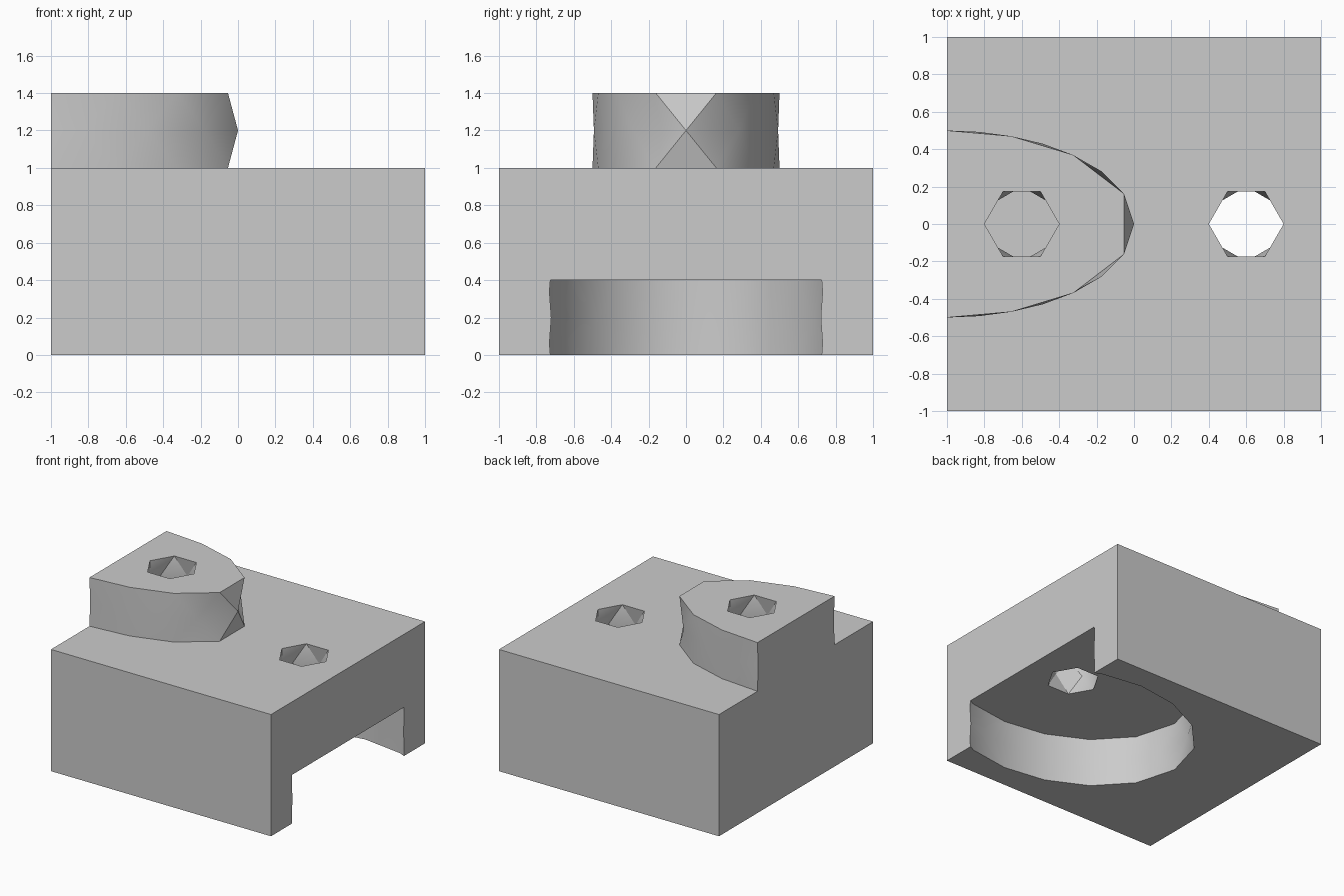
import bpy, bmesh, math

if "Cube" in bpy.data.objects:
    bpy.data.objects.remove(bpy.data.objects["Cube"])

grey = bpy.data.materials.new("light_grey")
grey.use_nodes = True
colour = (0.6, 0.6, 0.6, 1)
grey.diffuse_color = colour
grey.node_tree.nodes["Principled BSDF"].inputs["Base Color"].default_value = colour


def ellipse_angles(a, b, sides, phase, steps=7200):
    """Angles that space points evenly along an ellipse, from a phase in steps."""
    lengths = [0.0]
    for i in range(steps):
        t = math.tau * (i + 0.5) / steps
        lengths.append(lengths[-1] + math.hypot(a * math.sin(t), b * math.cos(t)))
    angles, i = [], 0
    for k in range(sides):
        target = lengths[-1] * (k + phase) / sides
        while lengths[i] < target:
            i += 1
        angles.append(math.tau * i / steps)
    return angles


def to_object(name, bm):
    bmesh.ops.recalc_face_normals(bm, faces=bm.faces[:])
    mesh = bpy.data.meshes.new(name)
    bm.to_mesh(mesh)
    bm.free()
    mesh.materials.append(grey)
    obj = bpy.data.objects.new(name, mesh)
    bpy.context.collection.objects.link(obj)
    return obj


def facet_column(cx, a, b, rings):
    """Capped column; rings are (z, angles), neighbours joined by triangles."""
    bm = bmesh.new()
    loops = [[bm.verts.new((cx + a * math.cos(t), b * math.sin(t), z)) for t in angles]
             for z, angles in rings]
    for n in range(len(rings) - 1):
        low, high = loops[n], loops[n + 1]
        ta = rings[n][1] + [rings[n][1][0] + math.tau]
        tb = rings[n + 1][1] + [rings[n + 1][1][0] + math.tau]
        i = j = 0
        while i < len(low) or j < len(high):
            p, q = low[i % len(low)], high[j % len(high)]
            if j == len(high) or (i < len(low) and ta[i + 1] <= tb[j + 1] + 1e-6):
                i += 1
                bm.faces.new((p, low[i % len(low)], q))
            else:
                j += 1
                bm.faces.new((p, high[j % len(high)], q))
    bm.faces.new(loops[0])
    bm.faces.new(loops[-1])
    return bm


def combine(target, other, operation):
    mod = target.modifiers.new(operation, "BOOLEAN")
    mod.operation = operation
    mod.solver = "EXACT"
    mod.object = other
    bpy.context.view_layer.objects.active = target
    bpy.ops.object.modifier_apply(modifier=mod.name)
    bpy.data.objects.remove(other)


# Main block
bm = bmesh.new()
bmesh.ops.create_cube(bm, size=1)
for v in bm.verts:
    v.co.x *= 2
    v.co.y *= 2
    v.co.z += 0.5
block = to_object("mounting_block", bm)

# Half-ellipse boss on top, cut flush with the side and rooted in the block
edge = ellipse_angles(1, 0.5, 14, 0.5)
waist = ellipse_angles(1, 0.5, 14, 0)
bm = facet_column(-1, 1, 0.5, [(0.9, edge), (1, edge), (1.2, waist), (1.4, edge)])
cut = bmesh.ops.bisect_plane(bm, geom=bm.verts[:] + bm.edges[:] + bm.faces[:],
                             plane_co=(-1, 0, 0), plane_no=(-1, 0, 0), clear_outer=True)
rim = [e for e in cut["geom_cut"] if isinstance(e, bmesh.types.BMEdge)]
bmesh.ops.holes_fill(bm, edges=rim)
combine(block, to_object("boss", bm), "UNION")

# Elliptical recess underneath, open to one side
edge = ellipse_angles(1, 0.8, 16, 0)
waist = ellipse_angles(1, 0.8, 16, 0.5)
recess = facet_column(0.6, 1, 0.8, [(-0.1, edge), (0, edge), (0.2, waist), (0.4, edge)])
combine(block, to_object("recess_cutter", recess), "DIFFERENCE")

# Six-sided holes: a blind one in the boss, a through one into the recess
hexagon = [math.radians(60 * k) for k in range(6)]
twisted = [math.radians(d) for d in (0, 30, 90, 150, 180, 210, 270, 330)]
for x, top, through in ((-0.6, 1.4, False), (0.6, 1.0, True)):
    rings = [(top - 0.6 + 0.15 * k, twisted if k % 2 else hexagon) for k in range(5)]
    rings.append((top + 0.1, hexagon))
    if through:
        rings.insert(0, (top - 0.7, hexagon))
    hole = facet_column(x, 0.2, 0.2, rings)
    combine(block, to_object("hole_cutter", hole), "DIFFERENCE")

# Soft shading on the faceted walls, crisp corners elsewhere
bpy.ops.object.select_all(action="DESELECT")
block.select_set(True)
bpy.context.view_layer.objects.active = block
bpy.ops.object.shade_smooth_by_angle(angle=math.radians(30))
